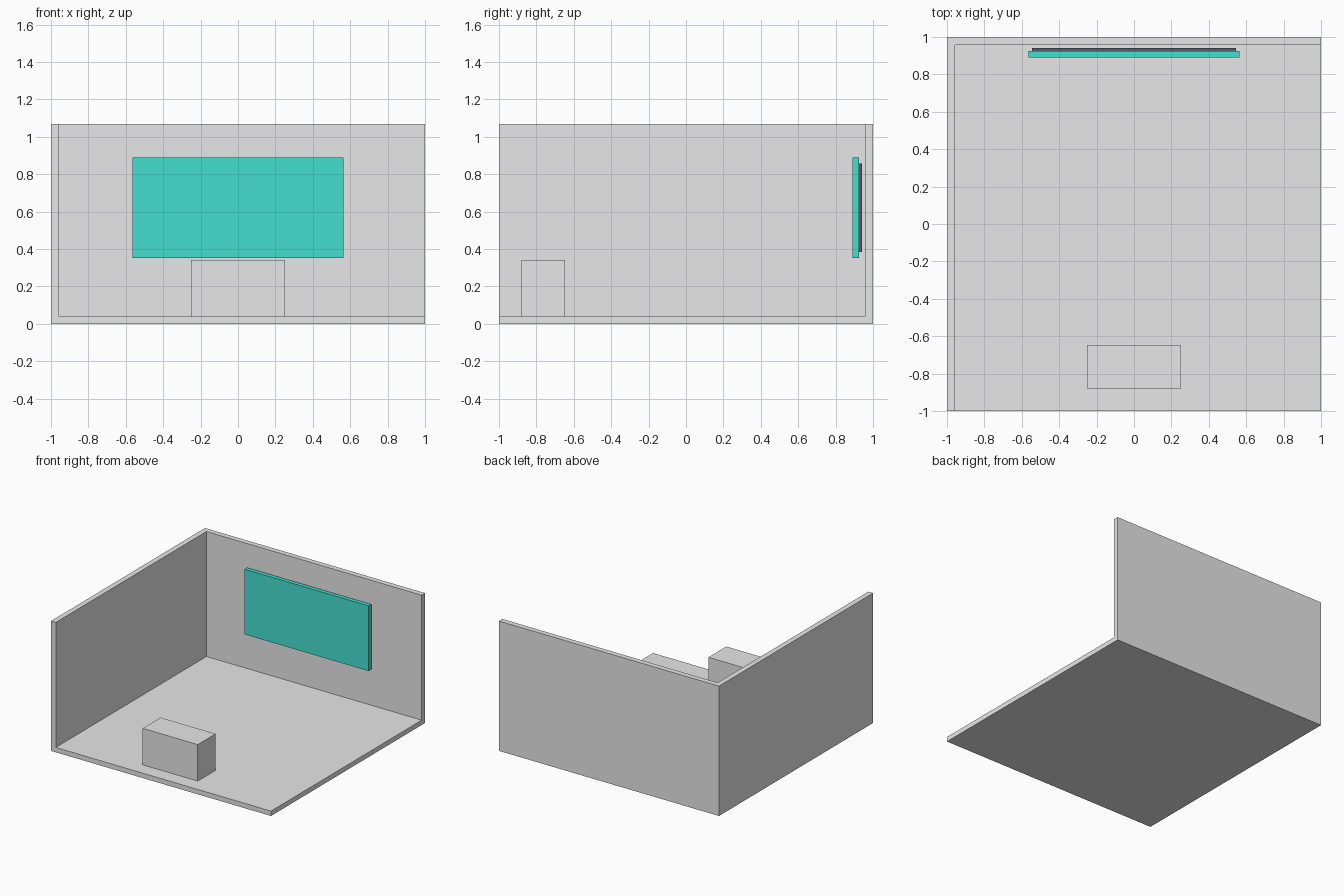
import bpy
from mathutils import Vector

if "Cube" in bpy.data.objects:
    bpy.data.objects.remove(bpy.data.objects["Cube"])


def material(name, rgb):
    m = bpy.data.materials.new(name)
    m.diffuse_color = (*rgb, 1)
    m.use_nodes = True
    m.node_tree.nodes["Principled BSDF"].inputs["Base Color"].default_value = m.diffuse_color
    return m


GREY = material("light_grey", (0.8, 0.8, 0.8))
TEAL = material("turquoise", (0.06, 0.74, 0.63))
DARK = material("dark_slate", (0.09, 0.11, 0.14))


def box(name, lo, hi, mat):
    """Box spanning two opposite corners."""
    lo, hi = Vector(lo), Vector(hi)
    bpy.ops.mesh.primitive_cube_add(size=1)
    ob = bpy.context.object
    ob.name = name
    for v in ob.data.vertices:
        v.co = (lo + hi) / 2 + v.co * (hi - lo)
    ob.data.materials.append(mat)
    return ob


# Room shell: a block hollowed out to leave floor, left wall and back wall
room = box("room_shell", (-1, -1, 0), (1, 1, 1.067), GREY)
cutter = box("room_cutter", (-0.956, -1.5, 0.04), (1.5, 0.956, 1.5), GREY)
cutter.hide_render = True
cut = room.modifiers.new("hollow", 'BOOLEAN')
cut.operation = 'DIFFERENCE'
cut.solver = 'EXACT'
cut.object = cutter
bpy.context.view_layer.objects.active = room
bpy.ops.object.modifier_apply(modifier=cut.name)
bpy.data.objects.remove(cutter)

# Desk block on the floor near the open front
box("desk", (-0.25, -0.88, 0.04), (0.25, -0.648, 0.34), GREY)

# Wall screen with its smaller backing plate
box("screen", (-0.565, 0.89, 0.352), (0.565, 0.924, 0.888), TEAL)
box("screen_backing", (-0.545, 0.924, 0.383), (0.545, 0.94, 0.857), DARK)
